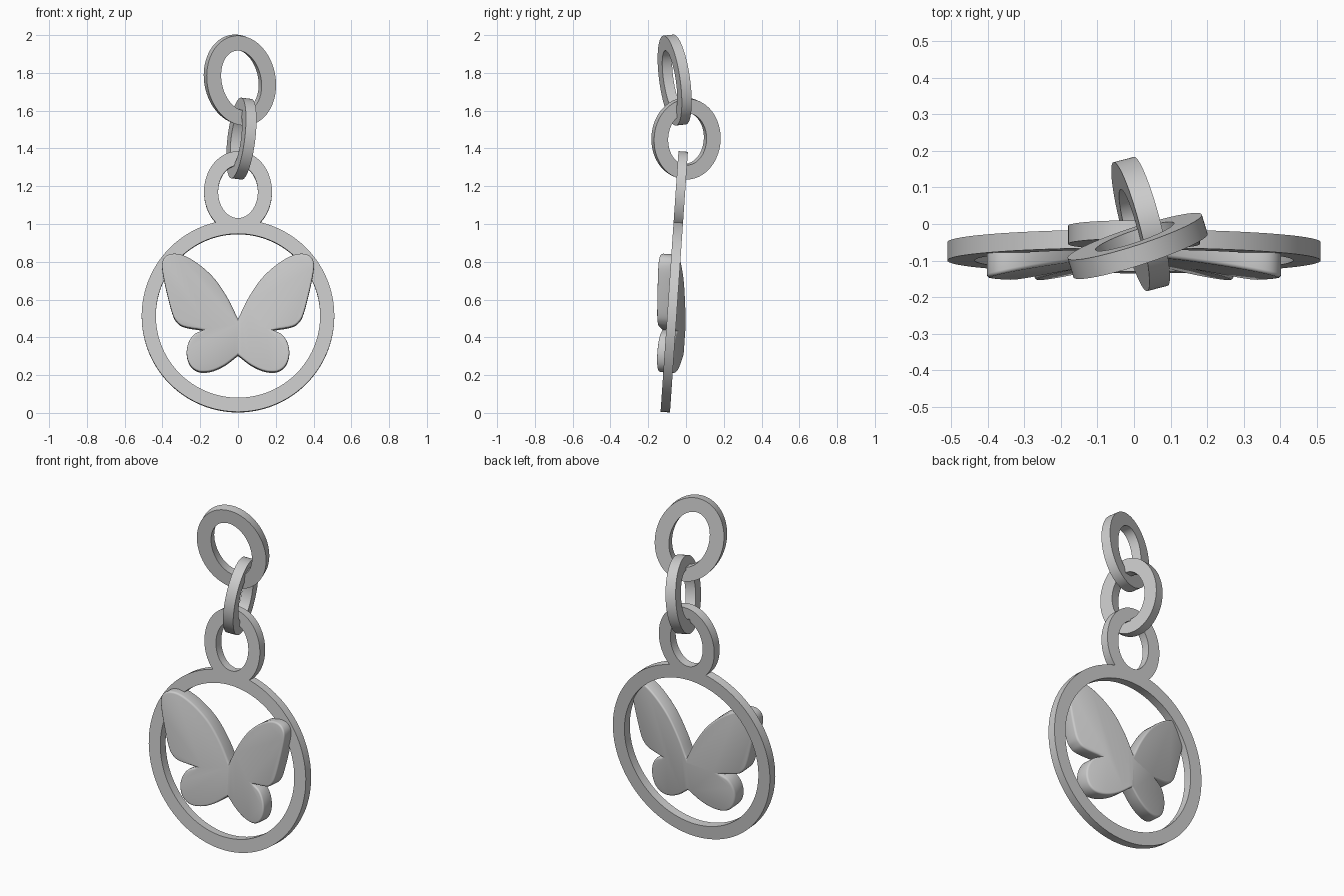
import bpy, bmesh
from math import sin, cos, pi, radians
from mathutils import Matrix, Vector

if "Cube" in bpy.data.objects:
    bpy.data.objects.remove(bpy.data.objects["Cube"])


def rot(deg, axis):
    return Matrix.Rotation(radians(deg), 4, axis)


def finish(name, bm, matrix, angle=35):
    bmesh.ops.recalc_face_normals(bm, faces=bm.faces)
    me = bpy.data.meshes.new(name)
    bm.to_mesh(me)
    bm.free()
    ob = bpy.data.objects.new(name, me)
    bpy.context.collection.objects.link(ob)
    ob.matrix_world = matrix
    bpy.ops.object.select_all(action='DESELECT')
    ob.select_set(True)
    bpy.context.view_layer.objects.active = ob
    bpy.ops.object.shade_smooth_by_angle(angle=radians(angle))
    return ob


def ring(name, rx, rz, width, depth, matrix, n=96):
    """Flat oval ring in the XZ plane with a rectangular section."""
    bm = bmesh.new()
    d = depth / 2
    section = [(0, -d), (0, d), (-width, d), (-width, -d)]
    loops = []
    for i in range(n):
        a = 2 * pi * i / n
        loops.append([bm.verts.new(((rx + o) * cos(a), y, (rz + o) * sin(a)))
                      for o, y in section])
    for i in range(n):
        p, q = loops[i], loops[(i + 1) % n]
        for k in range(4):
            m = (k + 1) % 4
            bm.faces.new((p[k], q[k], q[m], p[m]))
    return finish(name, bm, matrix)


def smooth_curve(pts, steps=5):
    """Catmull-Rom curve through the points, end point included."""
    p = [Vector(v) for v in pts]
    p = [2 * p[0] - p[1]] + p + [2 * p[-1] - p[-2]]
    out = []
    for i in range(1, len(p) - 2):
        a, b, c, d = p[i - 1:i + 3]
        for s in range(steps):
            t = s / steps
            out.append(0.5 * (2 * b + (c - a) * t + (2 * a - 5 * b + 4 * c - d) * t ** 2
                              + (3 * b - a - 3 * c + d) * t ** 3))
    return out + [p[-2]]


# Pendant leans slightly backwards
lean = Matrix.Translation((0, -0.11, 0)) @ rot(-3.93, 'X')
ring("pendant_frame", 0.51, 0.51, 0.075, 0.05, lean @ Matrix.Translation((0, 0, 0.514)))
ring("pendant_eyelet", 0.18, 0.215, 0.075, 0.05, lean @ Matrix.Translation((0, 0, 1.172)))

# Chain links
ring("middle_link", 0.182, 0.215, 0.077, 0.058,
     Matrix.Translation((0.018, 0, 1.452)) @ rot(7, 'Y') @ rot(104.5, 'Z'))
ring("top_link", 0.188, 0.243, 0.08, 0.055,
     Matrix.Translation((0.01, -0.06, 1.762)) @ rot(17, 'Z') @ rot(6, 'X') @ rot(-16, 'Y'))

# Butterfly: mirrored outline of the upper and lower wing, wings folded forwards
upper = [(0, 0.497), (0.05, 0.60), (0.12, 0.705), (0.2, 0.78), (0.28, 0.828), (0.34, 0.84),
         (0.385, 0.823), (0.402, 0.775), (0.385, 0.67), (0.348, 0.525), (0.32, 0.475),
         (0.28, 0.452), (0.185, 0.437)]
lower = [(0.185, 0.437), (0.235, 0.41), (0.265, 0.36), (0.271, 0.30), (0.25, 0.245),
         (0.205, 0.216), (0.14, 0.22), (0.07, 0.252), (0, 0.306)]
half = smooth_curve(upper) + smooth_curve(lower)[1:]
outline = half + [Vector((-v.x, v.y)) for v in reversed(half[1:-1])]

bm = bmesh.new()
front, back = -0.011, 0.076
face = bm.faces.new([bm.verts.new((v.x, front, v.y)) for v in outline])
ext = bmesh.ops.extrude_face_region(bm, geom=[face], use_keep_orig=True)
for v in ext["geom"]:
    if isinstance(v, bmesh.types.BMVert):
        v.co.y = back
rim = [e for e in bm.edges if abs(e.verts[0].co.y - e.verts[1].co.y) < 1e-5]
bmesh.ops.recalc_face_normals(bm, faces=bm.faces)
bmesh.ops.bevel(bm, geom=rim, offset=0.01, segments=3, profile=0.5,
                affect='EDGES', clamp_overlap=False)
bmesh.ops.bisect_plane(bm, geom=bm.verts[:] + bm.edges[:] + bm.faces[:],
                       plane_co=(0, 0, 0), plane_no=(1, 0, 0))
for v in bm.verts:
    v.co.y -= 0.2 * abs(v.co.x)
finish("butterfly", bm, lean, 40)
